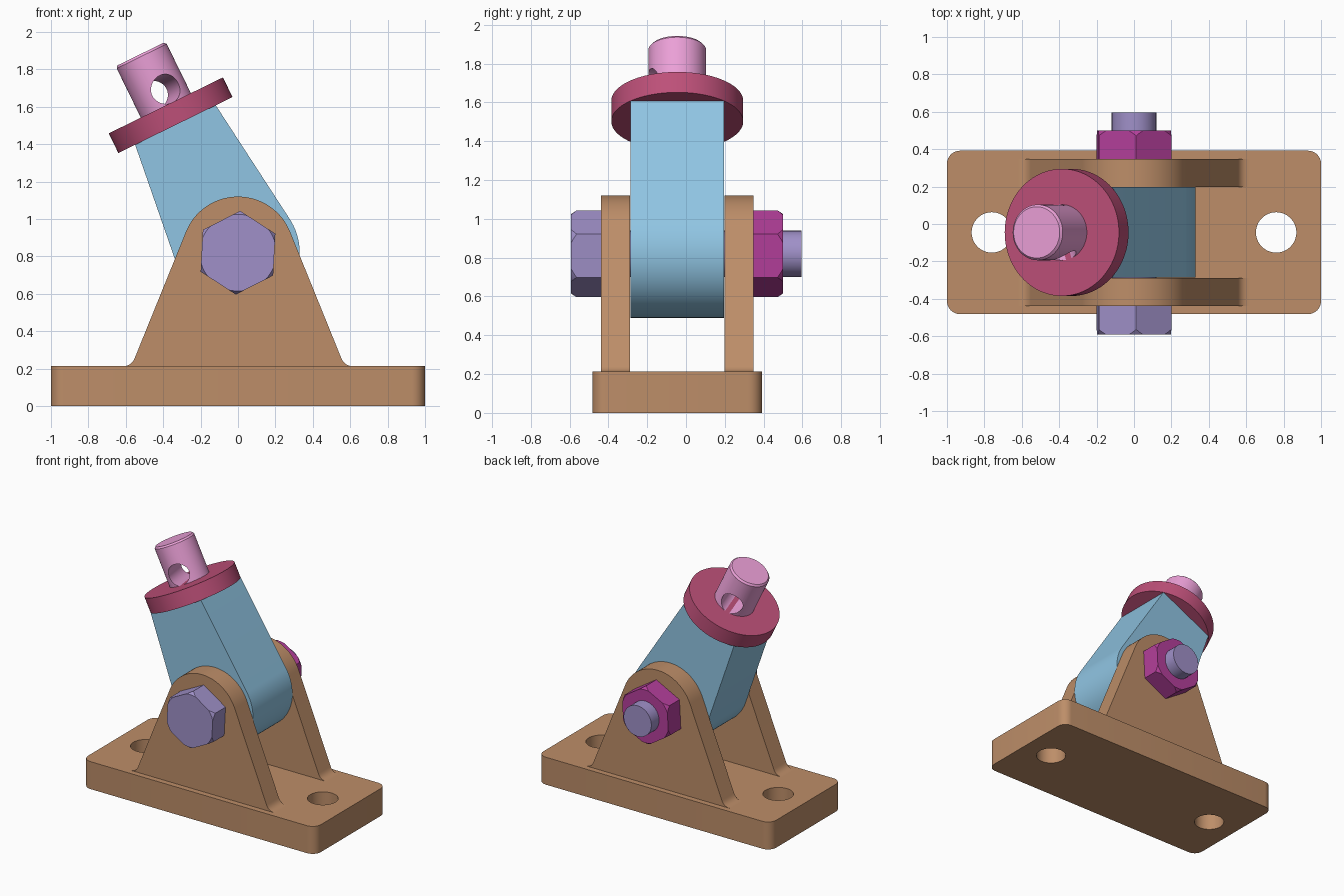
import bpy, bmesh
from math import sin, cos, acos, atan2, hypot, pi, radians
from mathutils import Matrix, Vector

if "Cube" in bpy.data.objects:
    bpy.data.objects.remove(bpy.data.objects["Cube"])

CY, PZ = -0.045, 0.82            # centre plane of the bracket, pivot height
TAN = (0.51, 0.27, 0.14, 1)
BLUE = (0.28, 0.56, 0.77, 1)
PURPLE = (0.35, 0.28, 0.58, 1)
MAGENTA = (0.46, 0.05, 0.33, 1)
CRIMSON = (0.51, 0.08, 0.19, 1)
PINK = (0.83, 0.35, 0.68, 1)
MATS = {}


def material(color):
    if color not in MATS:
        MATS[color] = bpy.data.materials.new("paint")
        MATS[color].diffuse_color = color
    return MATS[color]


def arc(r, a0, a1, n, cx=0, cy=0):
    return [(cx + r * cos(a0 + (a1 - a0) * i / n), cy + r * sin(a0 + (a1 - a0) * i / n))
            for i in range(n + 1)]


def circle(r, n=64, turn=0):
    return arc(r, turn, turn + 2 * pi, n)[:-1]


def shade(ob):
    ob.data.shade_smooth()
    ob.data.set_sharp_from_angle(angle=radians(25))


def loft(name, pts, rings, matrix, color=TAN):
    """Stack scaled copies of a 2D profile at (height, scale) and cap the ends."""
    bm = bmesh.new()
    loops = [[bm.verts.new(matrix @ Vector((u * s, v * s, w))) for u, v in pts] for w, s in rings]
    for a, b in zip(loops, loops[1:]):
        for i in range(len(pts)):
            j = (i + 1) % len(pts)
            bm.faces.new((a[i], a[j], b[j], b[i]))
    bm.faces.new(loops[0])
    bm.faces.new(loops[-1])
    bmesh.ops.recalc_face_normals(bm, faces=bm.faces)
    me = bpy.data.meshes.new(name)
    bm.to_mesh(me)
    bm.free()
    me.materials.append(material(color))
    ob = bpy.data.objects.new(name, me)
    bpy.context.collection.objects.link(ob)
    shade(ob)
    return ob


def boolean(ob, cutter, op):
    mod = ob.modifiers.new("cut", 'BOOLEAN')
    mod.operation, mod.solver, mod.object = op, 'EXACT', cutter
    deps = bpy.context.evaluated_depsgraph_get()
    me = bpy.data.meshes.new_from_object(ob.evaluated_get(deps))
    ob.modifiers.clear()
    ob.data = me
    bpy.data.objects.remove(cutter)
    shade(ob)


def tangent_angle(r, x, y):
    """Angle on a circle at the origin where the line from (x, y) touches it."""
    return atan2(y, x) + (acos(r / hypot(x, y)) if y < 0 else -acos(r / hypot(x, y)))


# Profile (u, v) -> (x, z), extruded along y about the pivot
ACROSS = Matrix(((1, 0, 0, 0), (0, 0, 1, 0), (0, 1, 0, PZ), (0, 0, 0, 1)))
# Tilted arm frame: z runs up the arm from the pivot
ARM = Matrix.Translation((0, CY, PZ)) @ Matrix.Rotation(radians(-26.1), 4, 'Y')

# Base plate with rounded corners and two mounting holes
BASE_H, HW, HD, CR = 0.213, 1.0, 0.437, 0.07
outline = []
for k, (sx, sy) in enumerate(((1, 1), (-1, 1), (-1, -1), (1, -1))):
    outline += arc(CR, k * pi / 2, (k + 1) * pi / 2, 8, sx * (HW - CR), sy * (HD - CR))
base = loft("base_plate", outline, [(0, 1), (BASE_H, 1)], Matrix.Translation((0, CY, 0)))
for x in (-0.76, 0.76):
    hole = loft("hole_cutter", circle(0.108), [(-0.1, 1), (0.4, 1)], Matrix.Translation((x, CY, 0)))
    boolean(base, hole, 'DIFFERENCE')

# Clevis ears: round top, tangent flanks, filleted feet
foot = Vector((0.57, BASE_H - PZ))
ta = tangent_angle(0.30, *foot)
up = (Vector((0.30 * cos(ta), 0.30 * sin(ta))) - foot).normalized()
p0, p2 = foot + Vector((0.047, 0)), foot + up * 0.047
side = [(p0.x, p0.y - 0.01)]
for i in range(9):
    t = i / 8
    side.append(tuple(p0 * (1 - t) ** 2 + foot * 2 * t * (1 - t) + p2 * t * t))
ear = side + arc(0.30, ta, pi - ta, 40) + [(-x, y) for x, y in reversed(side)]
for name, y0, y1 in (("front_ear", -0.393, -0.243), ("back_ear", 0.243, 0.393)):
    loft(name, ear, [(CY + y0, 1), (CY + y1, 1)], ACROSS)

# Swinging arm: round pivot end tapering to the collar
tb = tangent_angle(0.33, 0.24, 0.76)
arm = [(-0.24, 0.76), (0.24, 0.76)] + arc(0.33, tb, -pi - tb, 56)
ARM_ACROSS = ARM @ Matrix(((1, 0, 0, 0), (0, 0, 1, 0), (0, 1, 0, 0), (0, 0, 0, 1)))
loft("arm", arm, [(-0.242, 1), (0.242, 1)], ARM_ACROSS, BLUE)

# Round collar and cross-drilled pin at the arm tip
loft("collar", circle(0.34, 96), [(0.76, 1), (0.877, 1)], ARM, CRIMSON)
pin = loft("pin", circle(0.149), [(0.87, 1), (1.17, 1), (1.183, 0.92)], ARM, PINK)
drill = (ARM @ Matrix.Translation((0, 0, 0.955)) @ Matrix.Rotation(radians(16), 4, 'Z')
         @ Matrix.Rotation(pi / 2, 4, 'X'))
boolean(pin, loft("drill_cutter", circle(0.08, 48), [(-0.4, 1), (0.4, 1)], drill, PINK), 'DIFFERENCE')

# Bolt head and nut: hexagons with the outer corners chamfered by a cone
for name, inner, outer, color in (("bolt_head", CY - 0.393, -0.592, PURPLE),
                                  ("nut", CY + 0.393, 0.50, MAGENTA)):
    d = 1 if outer > 0 else -1
    hexa = loft(name, circle(0.224, 6, radians(27)), [(inner, 1), (outer + d * 0.05, 1)], ACROSS, color)
    cone = loft("chamfer_cutter", circle(0.205, 96), [(outer, 1), (outer - d * 0.2, 1.65)], ACROSS, color)
    boolean(hexa, cone, 'INTERSECT')

# Bolt shank through the whole joint
loft("bolt_shank", circle(0.119), [(-0.45, 1), (0.595, 1)], ACROSS, PURPLE)

for m in bpy.data.materials:
    if m.users and not m.is_grease_pencil:
        m.use_nodes = True
        m.node_tree.nodes["Principled BSDF"].inputs["Base Color"].default_value = m.diffuse_color
